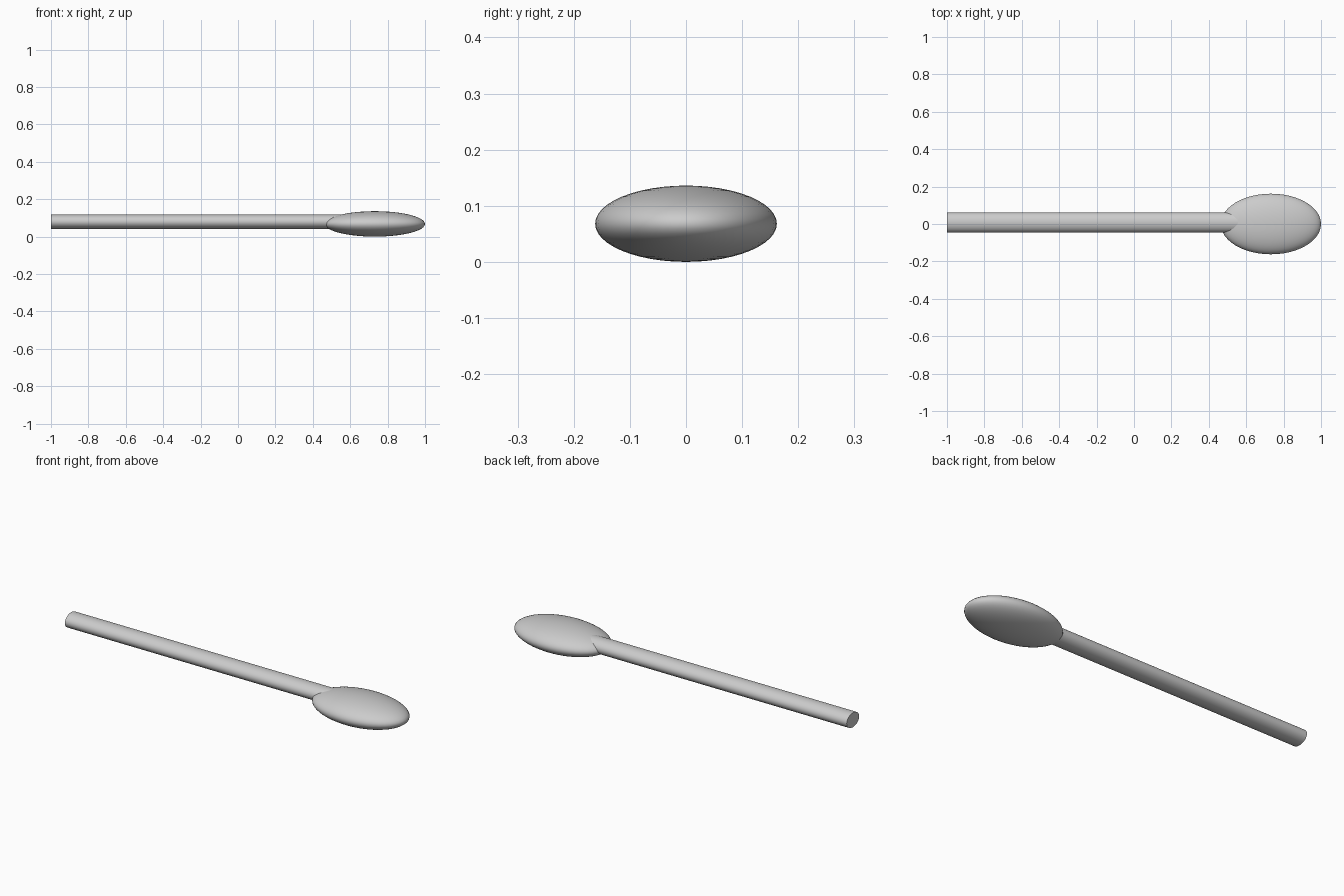
import bpy
import math

cube = bpy.data.objects.get("Cube")
if cube:
    bpy.data.objects.remove(cube, do_unlink=True)

grey = bpy.data.materials.new("light grey")
grey.use_nodes = True
grey.diffuse_color = (0.6, 0.6, 0.6, 1)
grey.node_tree.nodes["Principled BSDF"].inputs["Base Color"].default_value = (0.6, 0.6, 0.6, 1)


def finish(name, scale):
    """Name, scale, colour and smooth the active primitive."""
    ob = bpy.context.object
    ob.name = name
    ob.scale = scale
    bpy.ops.object.transform_apply(location=False, rotation=True, scale=True)
    ob.data.materials.append(grey)
    bpy.ops.object.shade_smooth_by_angle(angle=math.radians(40))


# Slightly flattened round handle, its inner end buried in the bowl
start, end = -1.0, 0.58
bpy.ops.mesh.primitive_cylinder_add(vertices=32, radius=1, depth=end - start,
                                    location=((start + end) / 2, 0.008, 0.08),
                                    rotation=(0, math.pi / 2, 0))
bpy.ops.object.transform_apply(location=False, rotation=True, scale=True)
finish("handle", (1, 0.053, 0.039))

# Flattened egg-shaped bowl
bpy.ops.mesh.primitive_uv_sphere_add(segments=48, ring_count=24, radius=1,
                                     location=(0.732, 0, 0.068))
finish("bowl", (0.268, 0.162, 0.068))
